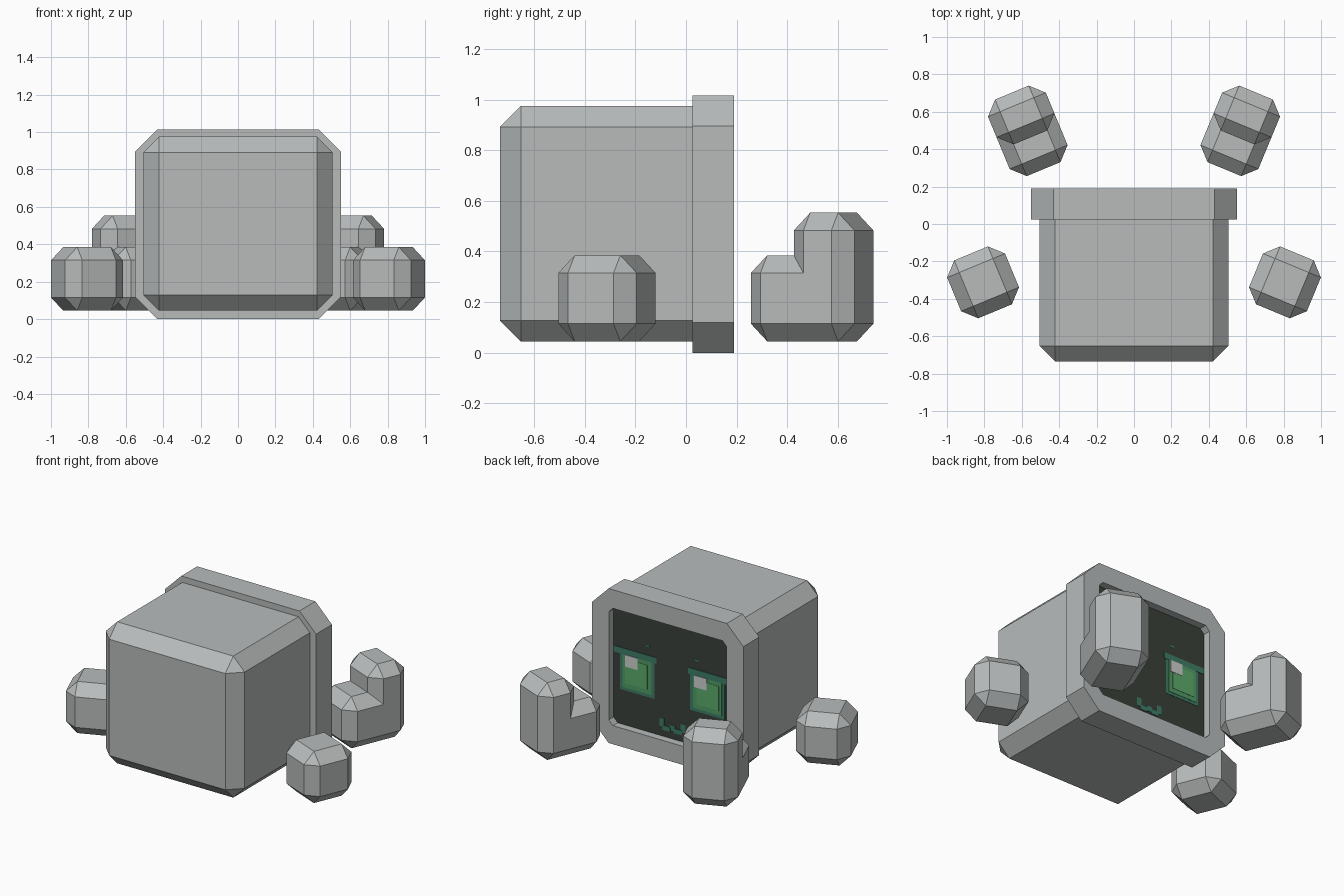
import bpy, bmesh, math
from mathutils import Matrix, Vector

cube = bpy.data.objects.get("Cube")
if cube:
    bpy.data.objects.remove(cube, do_unlink=True)


def material(name, rgb):
    m = bpy.data.materials.new(name)
    m.use_nodes = True
    m.diffuse_color = (*rgb, 1)
    m.node_tree.nodes["Principled BSDF"].inputs["Base Color"].default_value = (*rgb, 1)
    return m


GREY = material("shell grey", (0.48, 0.50, 0.50))
DARK = material("screen dark", (0.042, 0.052, 0.042))
TEAL = material("eye teal", (0.05, 0.21, 0.14))
GREEN = material("eye green", (0.085, 0.33, 0.13))
BRIGHT = material("iris green", (0.11, 0.41, 0.15))
PALE = material("highlight grey", (0.62, 0.64, 0.64))


def finish(bm, name, *mats):
    bmesh.ops.recalc_face_normals(bm, faces=bm.faces)
    me = bpy.data.meshes.new(name)
    bm.to_mesh(me)
    bm.free()
    for m in mats:
        me.materials.append(m)
    ob = bpy.data.objects.new(name, me)
    bpy.context.collection.objects.link(ob)
    return ob


def prism(profile, half_width):
    """Extrude a (y, z) profile along x."""
    bm = bmesh.new()
    face = bm.faces.new([bm.verts.new((-half_width, y, z)) for y, z in profile])
    out = bmesh.ops.extrude_face_region(bm, geom=[face])["geom"]
    moved = [v for v in out if isinstance(v, bmesh.types.BMVert)]
    bmesh.ops.translate(bm, verts=moved, vec=(2 * half_width, 0, 0))
    bmesh.ops.recalc_face_normals(bm, faces=bm.faces)
    return bm


def chamfer(bm, width, keep=lambda e: True):
    """Cut every convex edge that passes the test."""
    edges = [e for e in bm.edges if e.is_convex and keep(e)]
    bmesh.ops.bevel(bm, geom=edges, offset=width, offset_type='OFFSET',
                    segments=1, affect='EDGES', profile=0.5, clamp_overlap=False)


def octagon(hx, z0, z1, c):
    return [(-hx, z0 + c), (-hx + c, z0), (hx - c, z0), (hx, z0 + c),
            (hx, z1 - c), (hx - c, z1), (-hx + c, z1), (-hx, z1 - c)]


# Main shell, with the end that meets the frame left square
SHELL_BACK = 0.05
bm = prism([(-0.735, 0.045), (SHELL_BACK, 0.045), (SHELL_BACK, 0.975), (-0.735, 0.975)], 0.505)
chamfer(bm, 0.083, lambda e: min(v.co.y for v in e.verts) < SHELL_BACK - 0.01)
finish(bm, "shell", GREY)

# Screen frame: outer loops, then a recess that ends in the dark screen
SCREEN_Y = 0.14
outer = octagon(0.55, 0, 1.015, 0.12)
inner = octagon(0.428, 0.122, 0.893, 0.03)
bm = bmesh.new()
loops = [[bm.verts.new((x, y, z)) for x, z in pts]
         for pts, y in ((outer, 0.025), (outer, 0.19), (inner, 0.19), (inner, SCREEN_Y))]
for a, b in zip(loops, loops[1:]):
    for i in range(8):
        j = (i + 1) % 8
        bm.faces.new((a[i], a[j], b[j], b[i]))
bm.faces.new(loops[0])
bm.faces.new(loops[-1]).material_index = 1
finish(bm, "screen_frame", GREY, DARK)


# Painted face on the screen, in thin layered plates
def plate(name, mat, x0, x1, z0, z1, layer=1):
    bm = bmesh.new()
    bmesh.ops.create_cube(bm, size=1)
    t = 0.002 * layer
    size = Vector((x1 - x0, t, z1 - z0))
    mid = Vector(((x0 + x1) / 2, SCREEN_Y + t / 2, (z0 + z1) / 2))
    bmesh.ops.transform(bm, verts=bm.verts, matrix=Matrix.Translation(mid) @ Matrix.Diagonal((*size, 1)))
    finish(bm, name, mat)


for side, s in (("left", 1), ("right", -1)):
    def mirrored(part, mat, a, b, z0, z1, layer):
        plate(f"{side}_{part}", mat, min(s * a, s * b), max(s * a, s * b), z0, z1, layer)
    mirrored("eye", TEAL, 0.13, 0.38, 0.35, 0.60, 1)
    mirrored("eyelash", TEAL, 0.115, 0.425, 0.585, 0.625, 2)
    mirrored("eye_ring", GREEN, 0.15, 0.36, 0.37, 0.585, 2)
    mirrored("iris", BRIGHT, 0.18, 0.34, 0.40, 0.56, 3)
    mirrored("eyebrow", TEAL, 0.165, 0.19, 0.68, 0.692, 1)
    mirrored("mouth_corner", TEAL, 0.06, 0.095, 0.185, 0.24, 1)
    mirrored("mouth_curve", TEAL, 0.015, 0.07, 0.165, 0.195, 2)
    shine = 0.295 if s > 0 else -0.207
    plate(f"{side}_eye_shine", PALE, shine - 0.045, shine + 0.045, 0.51, 0.587, 4)
plate("mouth_middle", TEAL, -0.02, 0.02, 0.175, 0.21, 1)

# Limbs: chamfered cubes beside the shell, chamfered L shapes by the screen
cube_foot = [(-0.1675, 0.045), (0.1675, 0.045), (0.1675, 0.385), (-0.1675, 0.385)]
step_paw = [(-0.2215, 0.045), (0.2215, 0.045), (0.2215, 0.553), (-0.038, 0.553),
            (-0.038, 0.385), (-0.2215, 0.385)]
for side, s in (("left", 1), ("right", -1)):
    for name, profile, x, y in (("foot", cube_foot, 0.807, -0.312),
                                ("paw", step_paw, 0.568, 0.498)):
        bm = prism(profile, 0.1675)
        chamfer(bm, 0.07)
        turn = Matrix.Rotation(-s * math.radians(22.5), 4, 'Z')
        bmesh.ops.transform(bm, verts=bm.verts, matrix=Matrix.Translation((s * x, y, 0)) @ turn)
        finish(bm, f"{side}_{name}", GREY)
